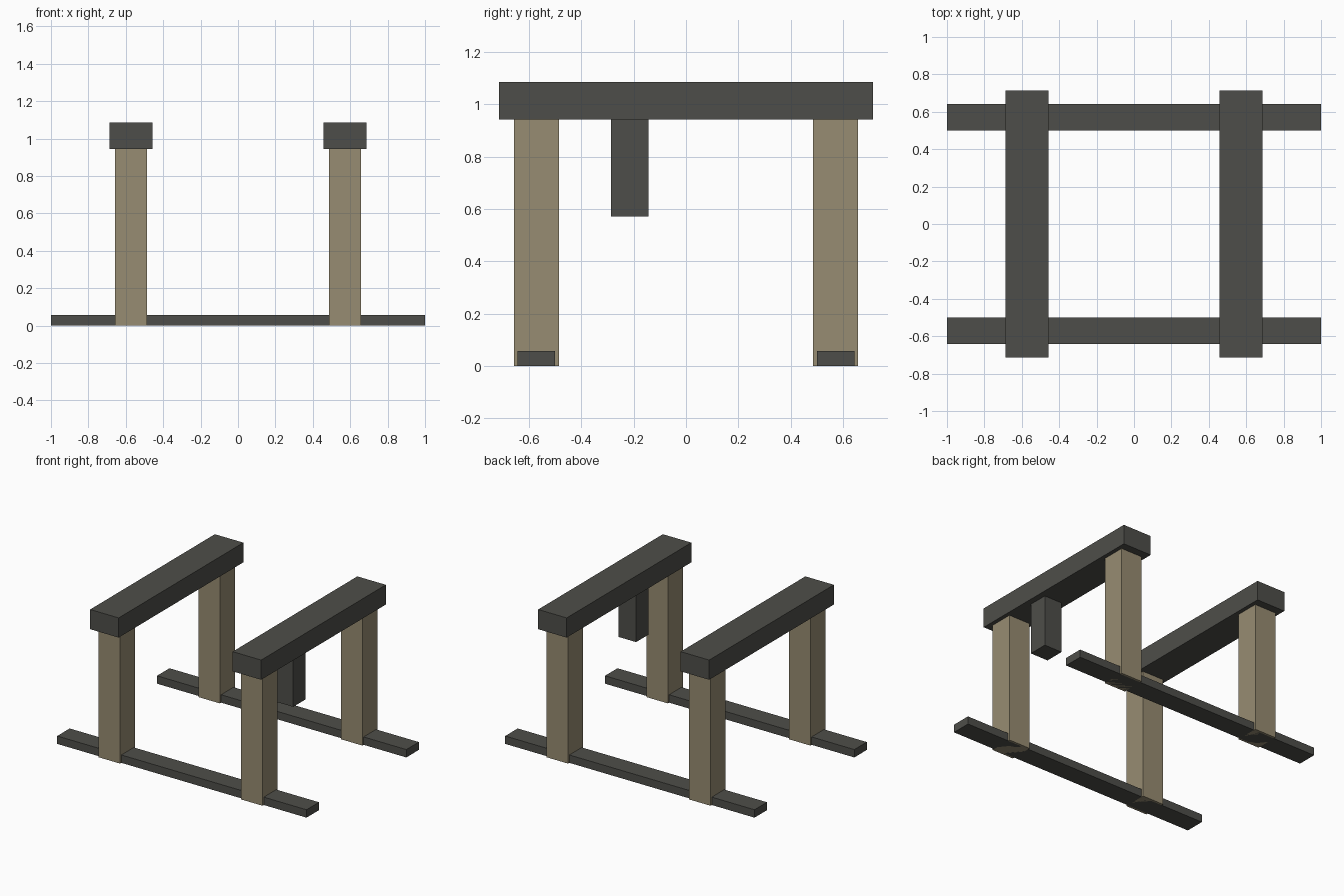
import bpy

# Remove the default cube
if "Cube" in bpy.data.objects:
    bpy.data.objects.remove(bpy.data.objects["Cube"], do_unlink=True)


def make_material(name, colour):
    mat = bpy.data.materials.new(name)
    mat.use_nodes = True
    mat.diffuse_color = colour
    bsdf = next(n for n in mat.node_tree.nodes if n.type == "BSDF_PRINCIPLED")
    bsdf.inputs["Base Color"].default_value = colour
    return mat


def box(name, centre, size, bottom, mat):
    """Box given its centre in plan, its full size and its underside height."""
    location = (centre[0], centre[1], bottom + size[2] / 2)
    bpy.ops.mesh.primitive_cube_add(size=1, location=location)
    obj = bpy.context.object
    obj.name = name
    obj.scale = size
    bpy.ops.object.transform_apply(location=False, rotation=False, scale=True)
    obj.data.materials.append(mat)
    return obj


dark_grey = make_material("dark_grey", (0.076, 0.076, 0.067, 1))
khaki = make_material("khaki", (0.309, 0.262, 0.168, 1))

unit = 1 / 7            # common module of the frame
offset = 4 * unit       # legs stand this far from both centre lines
leg_height = 6.6 * unit

sides = {"right": -1, "left": 1}
ends = {"front": -1, "back": 1}

# Floor skids running left to right
for end, sy in ends.items():
    box(f"{end}_skid", (0, sy * offset), (2, unit, 0.4 * unit), 0, dark_grey)

for side, sx in sides.items():
    # Top beam running front to back
    box(f"{side}_beam", (sx * offset, 0),
        (1.6 * unit, 10 * unit, unit), leg_height, dark_grey)
    # Legs
    for end, sy in ends.items():
        box(f"{end}_{side}_leg", (sx * offset, sy * offset),
            (1.2 * unit, 1.2 * unit, leg_height), 0, khaki)

# Grip block hanging under the left beam
grip_height = 2.6 * unit
box("hanging_grip", (offset, -1.5 * unit),
    (unit, unit, grip_height), leg_height - grip_height, dark_grey)
